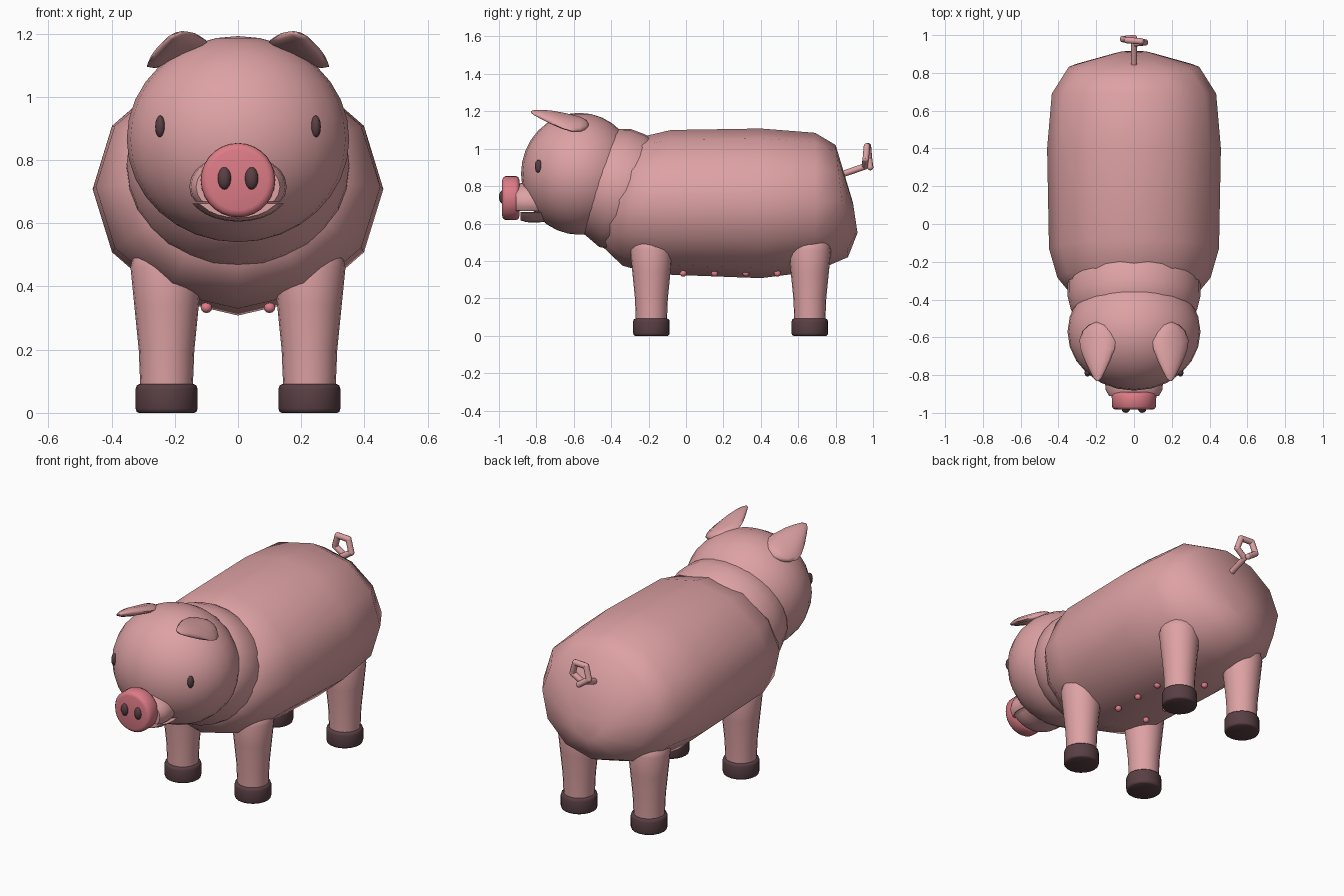
import bpy, bmesh, math
from mathutils import Vector, Matrix

if "Cube" in bpy.data.objects:
    bpy.data.objects.remove(bpy.data.objects["Cube"])


def material(name, rgb):
    m = bpy.data.materials.new(name)
    m.diffuse_color = (*rgb, 1)
    m.use_nodes = True
    m.node_tree.nodes["Principled BSDF"].inputs["Base Color"].default_value = m.diffuse_color
    return m


SKIN = material("skin pink", (0.73, 0.36, 0.37))
ROSE = material("rose pink", (0.72, 0.20, 0.24))
DARK = material("dark brown", (0.10, 0.050, 0.058))


def finish(name, bm, mat, angle=50):
    bmesh.ops.recalc_face_normals(bm, faces=bm.faces)
    me = bpy.data.meshes.new(name)
    bm.to_mesh(me)
    bm.free()
    me.materials.append(mat)
    ob = bpy.data.objects.new(name, me)
    bpy.context.collection.objects.link(ob)
    bpy.ops.object.select_all(action='DESELECT')
    ob.select_set(True)
    bpy.context.view_layer.objects.active = ob
    bpy.ops.object.shade_smooth_by_angle(angle=math.radians(angle))
    return ob


def loft(name, rings, mat, angle=50):
    """Skin a list of closed rings of points and cap both ends."""
    bm = bmesh.new()
    rows = [[bm.verts.new(p) for p in r] for r in rings]
    n = len(rows[0])
    for a, b in zip(rows, rows[1:]):
        for i in range(n):
            j = (i + 1) % n
            bm.faces.new((a[i], a[j], b[j], b[i]))
    bm.faces.new(rows[0])
    bm.faces.new(rows[-1])
    return finish(name, bm, mat, angle)


def y_ring(cy, cz, rx, rz, lean=0.0, n=12):
    """Ring facing along y; lean shifts its top backward."""
    pts = []
    for i in range(n):
        a = math.tau * i / n
        pts.append((rx * math.cos(a), cy + lean * math.sin(a), cz + rz * math.sin(a)))
    return pts


def z_ring(x, y, z, r, n=20):
    return [(x + r * math.cos(math.tau * i / n), y + r * math.sin(math.tau * i / n), z)
            for i in range(n)]


def ball(name, loc, radii, mat, u=16, v=10, rot=None):
    bm = bmesh.new()
    bmesh.ops.create_uvsphere(bm, u_segments=u, v_segments=v, radius=1)
    m = Matrix.Translation(loc) @ (rot or Matrix()) @ Matrix.Diagonal((*radii, 1))
    bmesh.ops.transform(bm, matrix=m, verts=bm.verts)
    return finish(name, bm, mat, 80)


# Body: twelve-sided barrel with tapered ends
loft("body", [
    y_ring(-0.40, 0.73, 0.31, 0.25, 0.05),
    y_ring(-0.285, 0.72, 0.405, 0.345, 0.055),
    y_ring(-0.13, 0.715, 0.45, 0.385, 0.05),
    y_ring(0.40, 0.708, 0.46, 0.40),
    y_ring(0.69, 0.715, 0.435, 0.37),
    y_ring(0.833, 0.72, 0.345, 0.30, -0.033),
    y_ring(0.905, 0.63, 0.09, 0.08, -0.012),
], SKIN, 80)

# Neck: leaning collar between head and body
loft("neck", [
    y_ring(-0.50, 0.83, 0.30, 0.26, 0.08, 28),
    y_ring(-0.45, 0.82, 0.335, 0.285, 0.085, 28),
    y_ring(-0.38, 0.79, 0.352, 0.315, 0.085, 28),
    y_ring(-0.30, 0.767, 0.352, 0.31, 0.08, 28),
    y_ring(-0.22, 0.75, 0.32, 0.28, 0.08, 28),
], SKIN, 80)

# Head
ball("head", (0, -0.57, 0.866), (0.352, 0.312, 0.326), SKIN, 24, 16)


# Muzzle halves, split by the mouth
def muzzle(name, cz, rx, rz, low, high, front):
    rings = []
    for y, s in ((front, 0.86), (front + 0.03, 0.97), (front + 0.07, 1.0), (-0.70, 0.93)):
        rings.append([(x, y2, min(max(z, low), high))
                      for x, y2, z in y_ring(y, cz, rx * s, rz * s, 0, 24)])
    loft(name, rings, SKIN)


muzzle("upper_muzzle", 0.715, 0.154, 0.105, 0.668, 1.0, -0.91)
muzzle("lower_jaw", 0.690, 0.150, 0.085, 0.0, 0.662, -0.885)

# Snout disc with rounded rims
loft("snout", [y_ring(y, 0.736, r, r, 0, 28) for y, r in (
    (-0.983, 0.095), (-0.979, 0.108), (-0.967, 0.117), (-0.91, 0.118),
    (-0.897, 0.112), (-0.89, 0.095))], ROSE, 60)


# Ear: flattened teardrop, pointed end forward, drooping outward
def ear(name, side):
    rings = []
    n = 12
    for t, w in ((0, 0.012), (0.05, 0.05), (0.15, 0.085), (0.3, 0.103), (0.45, 0.098),
                 (0.65, 0.074), (0.83, 0.045), (0.95, 0.024), (1, 0.008)):
        y = -0.52 - 0.31 * t
        zc = 1.115 + 0.07 * t
        thick = 0.024 * min(1, w / 0.06)
        ring = []
        for i in range(n):
            a = math.tau * i / n
            u, h = w * math.cos(a), thick * math.sin(a)
            ring.append((side * (0.193 + 0.93 * u + 0.3 * h), y,
                         zc - 0.36 * u - 1.5 * u * u + h + 0.012))
        rings.append(ring)
    loft(name, rings, SKIN, 70)


# Leg: tapered limb with a domed top, on a rounded hoof
def leg(name, x, y):
    loft(name + "_leg", [z_ring(x, y, z, r) for z, r in (
        (0.08, 0.083), (0.20, 0.088), (0.34, 0.102), (0.46, 0.114),
        (0.50, 0.105), (0.525, 0.08), (0.54, 0.03))], SKIN, 60)
    loft(name + "_hoof", [z_ring(x, y, z, r) for z, r in (
        (0.0, 0.088), (0.004, 0.095), (0.014, 0.098), (0.076, 0.098),
        (0.087, 0.094), (0.092, 0.085))], DARK, 60)


# Mirrored parts
for side, tag in ((-1, "left"), (1, "right")):
    ear(tag + "_ear", side)
    leg(tag + "_front", side * 0.226, -0.185)
    leg(tag + "_back", side * 0.226, 0.662)
    ball(tag + "_eye", (side * 0.246, -0.788, 0.906), (0.016, 0.020, 0.035), DARK, 12, 8)
    ball(tag + "_nostril", (side * 0.043, -0.98, 0.742), (0.022, 0.02, 0.036), DARK, 12, 8)
    for k in range(4):
        ball(f"{tag}_teat_{k + 1}", (side * 0.10, -0.015 + 0.168 * k, 0.333),
             (0.019, 0.019, 0.017), ROSE, 10, 6)

# Tail: short stem ending in an angular curl
path = [Vector((0, 0.84, 0.865)), Vector((0, 0.955, 0.905))]
for i in range(1, 6):
    a = -math.pi / 2 + math.tau * i / 5
    path.append(Vector((0.062 * math.cos(a), 0.955 + 0.006 * i, 0.963 + 0.062 * math.sin(a))))
bm = bmesh.new()
for p, q in zip(path, path[1:]):
    d = q - p
    m = Matrix.Translation((p + q) / 2) @ d.to_track_quat('Z', 'Y').to_matrix().to_4x4()
    bmesh.ops.create_cone(bm, cap_ends=True, segments=10, radius1=0.017, radius2=0.017,
                          depth=d.length, matrix=m)
for p in path[1:]:
    bmesh.ops.create_uvsphere(bm, u_segments=10, v_segments=6, radius=0.0172,
                              matrix=Matrix.Translation(p))
finish("tail", bm, SKIN)
